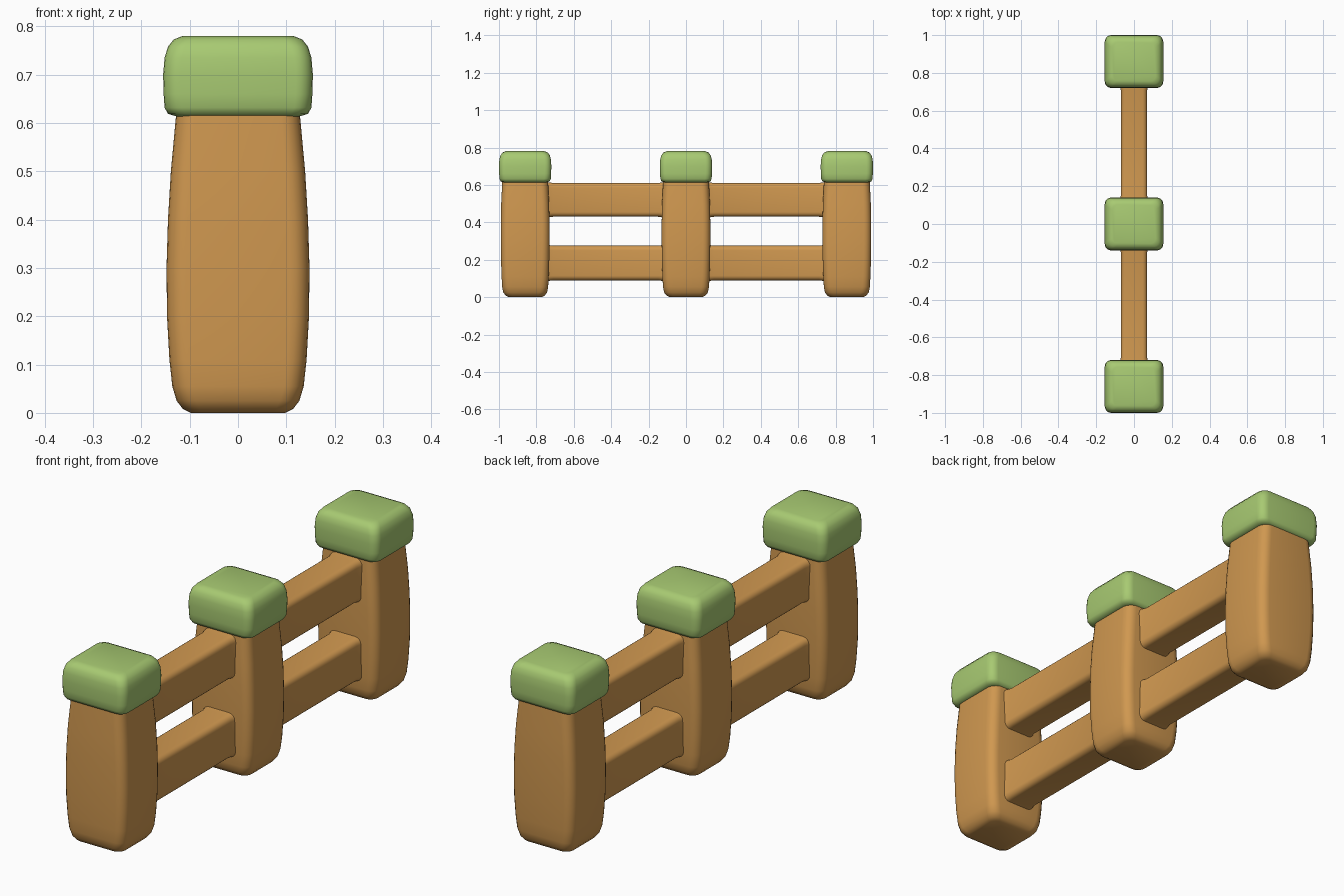
import bpy, bmesh, math

if "Cube" in bpy.data.objects:
    bpy.data.objects.remove(bpy.data.objects["Cube"])


def material(name, rgb):
    m = bpy.data.materials.new(name)
    m.diffuse_color = (*rgb, 1)
    m.use_nodes = True
    m.node_tree.nodes["Principled BSDF"].inputs["Base Color"].default_value = m.diffuse_color
    return m


WOOD = material("warm wood", (0.63, 0.314, 0.08))
GREEN = material("soft green", (0.39, 0.59, 0.168))


def rounded_rect(hx, hy, r, steps=5):
    """Outline of a rectangle with rounded corners."""
    pts = []
    for k, (sx, sy) in enumerate(((1, 1), (-1, 1), (-1, -1), (1, -1))):
        for i in range(steps + 1):
            a = math.pi / 2 * (k + i / steps)
            pts.append((sx * (hx - r) + r * math.cos(a),
                        sy * (hy - r) + r * math.sin(a)))
    return pts


def loft(name, sections, place, mat):
    """Skin rounded rectangles (height, half x, half y, radius), capped at both ends."""
    bm = bmesh.new()
    rings = [[bm.verts.new(place(x, y, h)) for x, y in rounded_rect(hx, hy, r)]
             for h, hx, hy, r in sections]
    n = len(rings[0])
    for a, b in zip(rings, rings[1:]):
        for i in range(n):
            j = (i + 1) % n
            bm.faces.new((a[i], a[j], b[j], b[i]))
    bm.faces.new(rings[0][::-1])
    bm.faces.new(rings[-1])
    bmesh.ops.recalc_face_normals(bm, faces=bm.faces)
    me = bpy.data.meshes.new(name)
    bm.to_mesh(me)
    bm.free()
    me.materials.append(mat)
    ob = bpy.data.objects.new(name, me)
    bpy.context.collection.objects.link(ob)
    bpy.ops.object.select_all(action='DESELECT')
    ob.select_set(True)
    bpy.context.view_layer.objects.active = ob
    bpy.ops.object.shade_smooth_by_angle(angle=math.radians(50))
    return ob


# Softly bulging post, narrowing towards the top
POST = [(0.0, 0.098, 0.088, 0.03), (0.008, 0.114, 0.104, 0.035),
        (0.025, 0.127, 0.117, 0.04), (0.055, 0.136, 0.123, 0.04),
        (0.11, 0.142, 0.126, 0.04), (0.20, 0.147, 0.129, 0.04),
        (0.30, 0.148, 0.13, 0.04), (0.40, 0.145, 0.13, 0.04),
        (0.50, 0.139, 0.128, 0.04), (0.63, 0.127, 0.122, 0.04)]

# Pillow-shaped cap
CAP = [(0.614, 0.128, 0.118, 0.03), (0.619, 0.145, 0.131, 0.035),
       (0.632, 0.152, 0.137, 0.035), (0.66, 0.154, 0.139, 0.035),
       (0.70, 0.155, 0.14, 0.035), (0.735, 0.152, 0.138, 0.035),
       (0.758, 0.145, 0.132, 0.035), (0.773, 0.133, 0.121, 0.035),
       (0.78, 0.115, 0.104, 0.03)]

for label, yc in (("front", -0.86), ("middle", 0.0), ("back", 0.86)):
    def upright(x, y, h, yc=yc):
        return (x, y + yc, h)
    loft(label + "_post", POST, upright, WOOD)
    loft(label + "_cap", CAP, upright, GREEN)

# Two horizontal rails in each gap between posts
for label, yc in (("front", -0.43), ("back", 0.43)):
    for level, z0, z1 in (("lower", 0.09, 0.275), ("upper", 0.43, 0.61)):
        hz = (z1 - z0) / 2

        def along_y(x, y, h, yc=yc, zc=(z0 + z1) / 2):
            return (x, yc + h, zc + y)
        # the ends flare slightly where they blend into the posts
        rail = [(-0.32, 0.08, hz + 0.006, 0.03), (-0.28, 0.07, hz, 0.025),
                (0.28, 0.07, hz, 0.025), (0.32, 0.08, hz + 0.006, 0.03)]
        loft(f"{label}_{level}_rail", rail, along_y, WOOD)
